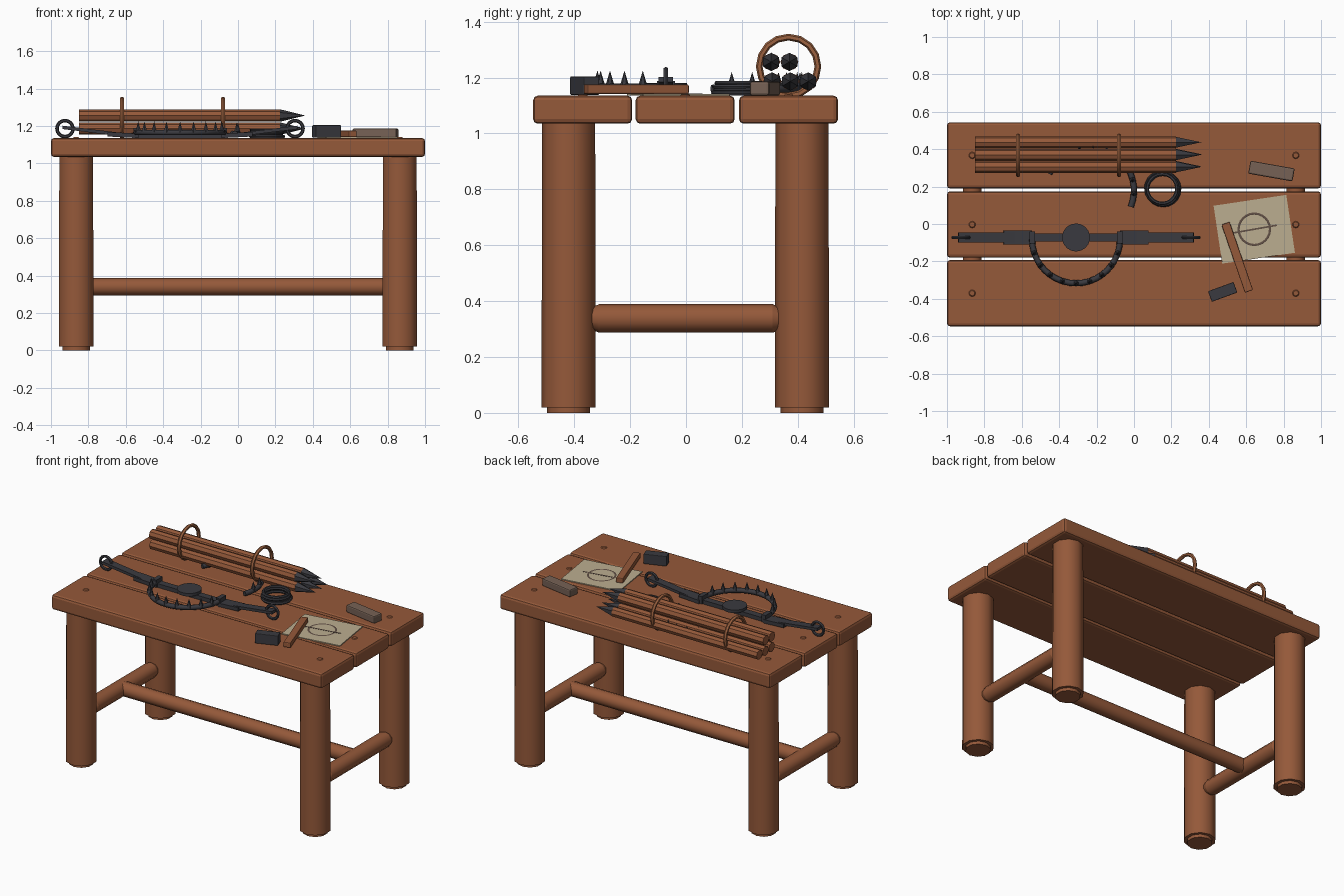
import bpy
from math import cos, sin, pi, radians
from mathutils import Vector

if "Cube" in bpy.data.objects:
    bpy.data.objects.remove(bpy.data.objects["Cube"])


def material(name, rgb):
    m = bpy.data.materials.new(name)
    m.use_nodes = True
    m.diffuse_color = (*rgb, 1)
    m.node_tree.nodes["Principled BSDF"].inputs["Base Color"].default_value = (*rgb, 1)
    return m


WOOD = material("brown wood", (0.30, 0.10, 0.042))
ROPE = material("tan binding", (0.33, 0.12, 0.05))
IRON = material("dark iron", (0.042, 0.042, 0.05))
PAPER = material("parchment", (0.50, 0.42, 0.28))
INK = material("faded ink", (0.12, 0.08, 0.06))
STONE = material("grey stone", (0.18, 0.12, 0.09))
TOP = 1.135


def finish(name, mat, smooth=True):
    ob = bpy.context.object
    ob.name = name
    ob.data.materials.append(mat)
    if smooth:
        bpy.ops.object.shade_smooth_by_angle(angle=radians(40))
    return ob


def box(name, mat, loc, size, turn=0, tilt=0, bevel=0.0):
    bpy.ops.mesh.primitive_cube_add(size=1, location=loc)
    ob = finish(name, mat, False)
    ob.scale = size
    bpy.ops.object.transform_apply(location=False, rotation=False, scale=True)
    ob.rotation_euler = (0, radians(tilt), radians(turn))
    if bevel:
        mod = ob.modifiers.new("soft edges", "BEVEL")
        mod.width, mod.segments = bevel, 2
    return ob


def rod(name, mat, a, b, r1, r2=None, sides=10):
    a, b = Vector(a), Vector(b)
    bpy.ops.mesh.primitive_cone_add(vertices=sides, radius1=r1, radius2=r1 if r2 is None else r2,
                                    depth=(b - a).length, location=(a + b) / 2)
    bpy.context.object.rotation_euler = (b - a).to_track_quat("Z", "Y").to_euler()
    return finish(name, mat, sides > 6)


def ring(name, mat, loc, major, minor, rot=(0, 0, 0), segs=20, flat=1):
    bpy.ops.mesh.primitive_torus_add(location=loc, rotation=rot, major_radius=major,
                                     minor_radius=minor, major_segments=segs, minor_segments=6)
    bpy.context.object.scale.z = flat
    return finish(name, mat)


def jaw(name, cx, cy, z, start, direction):
    """Half-round toothed trap jaw."""
    def point(t):
        a = radians(start) + direction * t
        return Vector((cx + 0.235 * cos(a), cy + 0.235 * sin(a), z))
    cu = bpy.data.curves.new(name, "CURVE")
    cu.dimensions = "3D"
    cu.bevel_depth, cu.bevel_resolution, cu.use_fill_caps = 0.016, 1, True
    spline = cu.splines.new("POLY")
    spline.points.add(20)
    for i, p in enumerate(spline.points):
        p.co = (*point(pi * i / 20), 1)
    cu.materials.append(IRON)
    bpy.context.collection.objects.link(bpy.data.objects.new(name, cu))
    for i in range(1, 10):
        p = point(pi * i / 10)
        rod(name + "_tooth", IRON, p, p + Vector((0, 0, 0.06)), 0.018, 0, 6)


# Table top: three planks with nail heads
for y in (-0.37, -0.003, 0.367):
    box("top_plank", WOOD, (0, y, 1.085), (2, 0.354, 0.1), bevel=0.016)
    for x in (-0.865, 0.865):
        rod("nail_head", WOOD, (x, y, TOP - 0.003), (x, y, TOP + 0.005), 0.021, 0.014)

# Legs, feet and stretchers
for x in (-0.865, 0.865):
    for y in (-0.42, 0.415):
        rod("leg", WOOD, (x, y, 0.02), (x, y, 1.04), 0.097, 0.095)
        rod("foot", WOOD, (x, y, 0), (x, y, 0.025), 0.077)
    rod("side_stretcher", WOOD, (x, -0.31, 0.338), (x, 0.31, 0.338), 0.051)
    for s in (-1, 1):
        rod("stretcher_end", WOOD, (x, s * 0.31, 0.338), (x, s * 0.35, 0.338), 0.051, 0.036)
rod("long_stretcher", WOOD, (-0.865, 0, 0.34), (0.865, 0, 0.34), 0.047)

# Bundle of sharpened stakes held by two bands
for y, z in ((0.308, 1.186), (0.373, 1.186), (0.437, 1.186), (0.305, 1.256), (0.37, 1.256)):
    rod("stake", WOOD, (-0.85, y, z), (0.225, y, z), 0.032, sides=8)
    rod("stake_tip", IRON, (0.225, y, z), (0.36, y, z), 0.033, 0, 6)
for x in (-0.62, -0.08):
    ring("bundle_band", ROPE, (x, 0.367, 1.24), 0.105, 0.012, (0, pi / 2, 0), 16)

# Trap: base, plate, springs with end rings, hinges and front jaw
TX, TY = -0.31, -0.072
box("trap_base", IRON, (TX, TY, 1.149), (0.5, 0.045, 0.026))
rod("trap_plate", IRON, (TX, TY, 1.16), (TX, TY, 1.18), 0.075, sides=18)
for s in (-1, 1):
    box("trap_spring_foot", IRON, (TX + s * 0.312, TY, 1.152), (0.15, 0.075, 0.024), tilt=-s * 3)
    box("trap_spring", IRON, (TX + s * 0.46, TY, 1.172), (0.34, 0.052, 0.018), tilt=-s * 7)
    ring("trap_ring", IRON, (TX + s * 0.615, TY, 1.186), 0.043, 0.0095, (pi / 2, 0, 0), 16)
    box("jaw_hinge", IRON, (TX + s * 0.235, TY, 1.163), (0.03, 0.065, 0.05))
jaw("trap_jaw", TX, TY - 0.01, 1.165, 0, -1)

# Spare jaw lying under the stakes, and a coil of wire
jaw("spare_jaw", -0.235, 0.18, 1.16, -22, 1)
for i, (dx, dy) in enumerate(((0.004, 0), (-0.004, 0.004), (0.002, -0.004), (-0.002, 0.002))):
    ring("wire_coil", IRON, (0.152 + dx, 0.187 + dy, 1.144 + 0.012 * i),
         0.088 - 0.003 * i, 0.009)

# Drawing sheet with an inked circle and line
box("drawing_sheet", PAPER, (0.643, -0.028, 1.138), (0.393, 0.313, 0.006), 8.5)
ring("drawn_circle", INK, (0.643, -0.028, 1.141), 0.084, 0.006, segs=24, flat=0.25)
box("drawn_line", INK, (0.643, -0.028, 1.1415), (0.245, 0.009, 0.002), 10)

# Hammer parts and whetstone
box("hammer_handle", WOOD, (0.552, -0.178, 1.158), (0.385, 0.046, 0.034), -71, bevel=0.005)
box("hammer_head", IRON, (0.474, -0.363, 1.171), (0.145, 0.06, 0.066), 20, bevel=0.004)
box("whetstone", STONE, (0.735, 0.283, 1.161), (0.24, 0.07, 0.05), -10, bevel=0.008)
